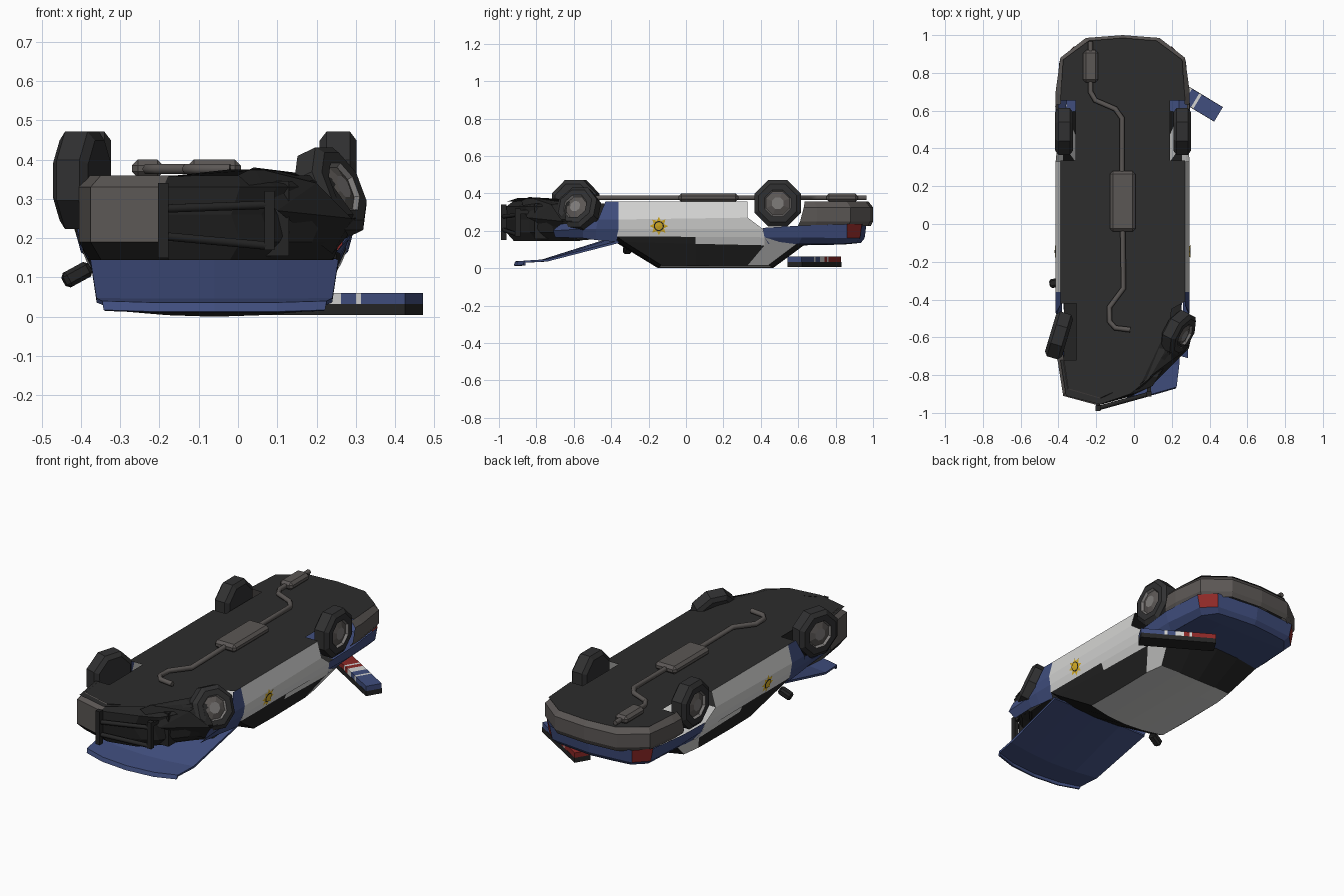
import bpy, bmesh, math, random
from mathutils import Vector, Matrix

if "Cube" in bpy.data.objects:
    bpy.data.objects.remove(bpy.data.objects["Cube"])
random.seed(4)
CX = -0.06  # centre line of the car body
SIDES = (("left", 1), ("right", -1))


def material(name, *rgb):
    m = bpy.data.materials.new(name)
    m.use_nodes = True
    m.diffuse_color = (*rgb, 1)
    m.node_tree.nodes["Principled BSDF"].inputs["Base Color"].default_value = (*rgb, 1)
    return m


WHITE = material("white paint", 0.66, 0.66, 0.65)
BLUE = material("blue paint", 0.052, 0.077, 0.21)
BLACK = material("dark interior", 0.018, 0.018, 0.018)
FLOOR = material("dark underbody", 0.026, 0.026, 0.026)
TYRE = material("tyre rubber", 0.03, 0.03, 0.031)
BUMPER = material("bumper grey", 0.105, 0.095, 0.09)
METAL = material("hub metal", 0.21, 0.2, 0.195)
RED = material("red lens", 0.27, 0.022, 0.02)
GOLD = material("badge gold", 0.72, 0.45, 0.02)


def build(name, verts, faces, mats, face_mats=None):
    me = bpy.data.meshes.new(name)
    me.from_pydata([tuple(v) for v in verts], [], faces)
    for m in mats:
        me.materials.append(m)
    if face_mats:
        for p, i in zip(me.polygons, face_mats):
            p.material_index = i
    ob = bpy.data.objects.new(name, me)
    bpy.context.collection.objects.link(ob)
    bm = bmesh.new()
    bm.from_mesh(me)
    bmesh.ops.recalc_face_normals(bm, faces=bm.faces)
    bm.to_mesh(me)
    bm.free()
    return ob


def sheet(name, rows, mats, pick=None):
    """Skin between point rows; pick(row, column) gives a material index."""
    n = len(rows[0])
    verts = [p for r in rows for p in r]
    faces, idx = [], []
    for i in range(len(rows) - 1):
        for j in range(n - 1):
            a = i * n + j
            faces.append((a, a + 1, a + n + 1, a + n))
            idx.append(pick(i, j) if pick else 0)
    return build(name, verts, faces, mats, idx)


def side_sheet(name, rows, mats, pick=None):
    """Skin on both flanks from (half width, y, z) points."""
    for side, s in SIDES:
        sheet(f"{side}_{name}", [[(CX + s * h, y, z) for h, y, z in r] for r in rows], mats, pick)


def across(points):
    """Mirror (half width, y, z) points over the centre line into one row."""
    return ([(CX - h, y, z) for h, y, z in points]
            + [(CX + h, y, z) for h, y, z in reversed(points) if h > 0])


def box(name, centre, size, mat, turn=0, chamfer=0):
    bm = bmesh.new()
    bmesh.ops.create_cube(bm, size=1)
    bmesh.ops.scale(bm, vec=size, verts=bm.verts)
    if chamfer:
        bmesh.ops.bevel(bm, geom=bm.edges[:], offset=chamfer, segments=1, affect='EDGES')
    bmesh.ops.transform(bm, matrix=Matrix.Translation(centre) @ Matrix.Rotation(turn, 4, 'Z'), verts=bm.verts)
    me = bpy.data.meshes.new(name)
    bm.to_mesh(me)
    bm.free()
    me.materials.append(mat)
    ob = bpy.data.objects.new(name, me)
    bpy.context.collection.objects.link(ob)
    return ob


def pipe(name, points, radius, mat):
    cu = bpy.data.curves.new(name, 'CURVE')
    cu.dimensions = '3D'
    cu.bevel_depth, cu.bevel_resolution, cu.use_fill_caps = radius, 1, True
    sp = cu.splines.new('POLY')
    sp.points.add(len(points) - 1)
    for p, co in zip(sp.points, points):
        p.co = (*co, 1)
    cu.materials.append(mat)
    ob = bpy.data.objects.new(name, cu)
    bpy.context.collection.objects.link(ob)


# Doors, window band and rear pillars
side_sheet("doors", [
    [(.33, -.36, .357), (.355, -.36, .26), (.347, -.36, .21), (.335, -.37, .17)],
    [(.33, .33, .357), (.355, .33, .27), (.347, .41, .21), (.335, .42, .165)]], [WHITE])
side_sheet("window_band", [
    [(.335, -.37, .17), (.32, -.33, .14), (.25, -.13, .015)],
    [(.335, .05, .178), (.315, .05, .13), (.25, .05, .012)],
    [(.335, .42, .165), (.315, .42, .122), (.25, .33, .015)]],
    [BLACK, WHITE], lambda i, j: int(i == 1 and j == 0))
side_sheet("rear_pillar", [
    [(.335, .42, .165), (.315, .42, .122), (.25, .33, .015)],
    [(.325, .5, .14), (.30, .59, .128), (.235, .44, .015)]], [WHITE])

# Roof, windscreen and rear window openings
roof_front = across([(.25, -.13, .015), (.12, -.145, .004), (0, -.15, 0)])
roof_back = across([(.235, .44, .015), (.12, .46, .004), (0, .465, 0)])
roof_mid = across([(.25, .33, .015), (.12, .33, .004), (0, .33, 0)])
cowl = across([(.335, -.37, .17), (.16, -.41, .165), (0, -.42, .165)])
shelf = across([(.30, .59, .128), (.15, .62, .124), (0, .63, .122)])
sheet("roof", [roof_front, roof_mid, roof_back], [WHITE])
sheet("windscreen", [cowl, roof_front], [BLACK])
sheet("rear_window", [roof_back, shelf], [BLACK])

# Boot lid, rear flanks and tail lamps
side_sheet("rear_flank", [
    [(.347, .41, .215), (.335, .42, .165), (.32, .44, .13)],
    [(.357, .62, .228), (.34, .62, .165), (.30, .6, .128)],
    [(.335, .86, .235), (.32, .86, .16), (.29, .84, .13)],
    [(.26, .94, .235), (.25, .93, .16), (.23, .91, .135)],
    [(0, .965, .235), (0, .955, .16), (0, .935, .135)]],
    [BLUE, RED], lambda i, j: int(i == 2 and j == 0))
sheet("boot_lid", [shelf, across([(.29, .84, .13), (.15, .84, .128), (0, .84, .126)]),
                   across([(.23, .91, .135), (.12, .925, .135), (0, .935, .135)])], [BLUE])

# Rear bumper
plan = [(.355, .61), (.355, .70), (.33, .88), (.195, .985), (0, 1)]
side_sheet("rear_bumper", [
    [(h * .96, y - .012, .225), (h, y, .25), (h, y + (.02 if y < .65 else 0), .325),
     (h * .92, y * .975 + (.04 if y < .65 else 0), .357)] for h, y in plan], [BUMPER])

# Front wings
side_sheet("front_wing", [
    [(.33, -.36, .357), (.355, -.36, .26), (.347, -.36, .21), (.32, -.37, .14)],
    [(.33, -.43, .357), (.355, -.47, .26), (.347, -.48, .21), (.32, -.48, .15)],
    [(.345, -.47, .25), (.345, -.49, .24), (.345, -.55, .21), (.32, -.55, .16)],
    [(.345, -.67, .235), (.345, -.69, .22), (.345, -.71, .20), (.31, -.70, .165)]], [BLUE])

# Underbody pan with wheel notches and a crushed front corner
outline = [(-.36, -.91), (-.18, -.955), (-.02, -.90), (.08, -.82), (.16, -.68),
           (.2, -.45), (.27, -.41), (.27, .335), (.19, .335), (.19, .655), (.27, .655),
           (.255, .87), (.12, .97), (-.06, .985), (-.24, .97), (-.375, .87), (-.39, .655),
           (-.31, .655), (-.31, .335), (-.39, .335), (-.39, -.42), (-.305, -.42),
           (-.305, -.72), (-.39, -.72)]
build("underbody", [(x, y, .357 + (.018 if y < -.8 and x > -.1 else 0)) for x, y in outline],
      [tuple(range(len(outline)))], [FLOOR])
box("engine_bay", (-.08, -.6, .25), (.42, .42, .19), BLACK)

# Front bumper: intact on one side, crumpled on the other
front = [(-.405, -.72), (-.375, -.91), (-.19, -.96), (-.02, -.90), (.08, -.83), (.19, -.70), (.27, -.62)]
rows = []
for k, (x, y) in enumerate(front):
    crush = .03 if k > 2 else 0
    rows.append([(x * .93 + random.uniform(-crush, crush), y + .04 + random.uniform(-crush, crush), z)
                 if z < .18 or z > .35 else
                 (x + random.uniform(-crush, crush), y + random.uniform(-crush, crush), z)
                 for z in (.145, .19, .26, .33, .36)])
sheet("front_bumper", rows, [BUMPER, BLACK], lambda i, j: int(i > 1 or j == 0))
nose = [(x * .93, y + .04, .147) for x, y in front]
build("nose_underside", nose + [(.25, -.42, .16), (-.37, -.42, .16)],
      [tuple(range(len(nose) + 2))], [BLACK])
# Torn panel pieces at the crushed corner
build("torn_panels", [(.0, -.88, .36), (.04, -.84, .38), (.2, -.72, .34), (.29, -.66, .25),
                      (.32, -.52, .255), (.2, -.5, .36), (.24, -.62, .16), (.1, -.85, .27)],
      [(0, 1, 7), (1, 2, 7), (2, 3, 7), (3, 4, 6), (3, 6, 7), (1, 5, 2)], [BLACK])

# Bonnet hanging open towards the ground
hood = sheet("bonnet", [
    across([(.315, -.36, .14), (.16, -.38, .157), (0, -.39, .16)]),
    across([(.30, -.74, .042), (.16, -.76, .04), (0, -.77, .04)]),
    across([(.285, -.86, .035), (.16, -.895, .032), (0, -.91, .032)]),
    across([(.28, -.865, .016), (.16, -.90, .012), (0, -.915, .012)])], [BLUE])
mod = hood.modifiers.new("thickness", 'SOLIDIFY')
mod.thickness, mod.offset = .012, 0

# Push bar bent with the nose
box("push_bar_post_right", (-.19, -.975, .245), (.026, .028, .19), BLACK)
box("push_bar_post_left", (.08, -.90, .245), (.026, .028, .15), BLACK)
for tag, z0, z1 in (("upper", .275, .285), ("lower", .205, .18)):
    pipe(f"push_bar_{tag}_rail", [(-.19, -.975, z0), (.08, -.90, z1)], .012, BLACK)
for x, y in ((-.19, -.94), (.08, -.86)):
    box("push_bar_bracket", (x, y, .30), (.022, .09, .02), BLACK)

# Wheels: turned eight sided profile, last bands are the hub
PROFILE = [(-.047, 0), (-.047, .11), (-.03, .134), (.03, .134), (.047, .11),
           (.047, .076), (.034, .068), (.046, .034), (.046, 0)]


def wheel(name, centre, axis, scale=1):
    turn = Vector(axis).to_track_quat('X', 'Z').to_matrix()
    rings = []
    for k in range(9):
        a = math.radians(22.5 + 45 * k)
        rings.append([Vector(centre) + scale * (turn @ Vector((t, r * math.cos(a), r * math.sin(a))))
                      for t, r in PROFILE])
    ob = sheet(name, rings, [TYRE, METAL, BUMPER], lambda i, j: 0 if j < 5 else (2 if j == 6 else 1))
    bm = bmesh.new()
    bm.from_mesh(ob.data)
    bmesh.ops.remove_doubles(bm, verts=bm.verts, dist=1e-4)
    bmesh.ops.recalc_face_normals(bm, faces=bm.faces)
    bm.to_mesh(ob.data)
    bm.free()


wheel("left_rear_wheel", (.255, .49, .347), (1, 0, 0))
wheel("right_rear_wheel", (-.37, .49, .347), (-1, 0, 0))
wheel("right_front_wheel", (-.397, -.59, .347), (-1, .3, 0))
wheel("left_front_wheel", (.235, -.575, .315), (.8, -.42, .38), .92)

# Exhaust system
Z = .376
pipe("exhaust_rear_pipe", [(-.23, .965, Z), (-.23, .70, Z), (-.205, .655, Z), (-.10, .61, Z),
                           (-.063, .56, Z), (-.063, .25, Z)], .014, BUMPER)
pipe("exhaust_front_pipe", [(-.06, 0, Z), (-.055, -.34, Z), (-.13, -.44, Z), (-.13, -.515, Z),
                            (-.10, -.55, Z), (-.02, -.56, Z)], .014, BUMPER)
box("centre_muffler", (-.06, .12, .377), (.135, .32, .046), BUMPER, chamfer=.015)
box("rear_muffler", (-.23, .835, .377), (.08, .17, .046), BUMPER, chamfer=.015)

# Door badges
def badge(name, s, mat, radii, lift):
    pts = []
    for k in range(16):
        a = math.tau * k / 16
        r = radii[k % 2]
        z = .225 + r * math.cos(a)
        h = .355 - abs(z - .26) * .22 + lift
        pts.append((CX + s * h, -.145 + r * math.sin(a), z))
    pts.append((CX + s * (.349 + lift), -.145, .225))
    build(name, pts, [(k, (k + 1) % 16, 16) for k in range(16)], [mat])


for side, s in SIDES:
    badge(f"{side}_badge_star", s, GOLD, (.05, .03), .004)
    badge(f"{side}_badge_ring", s, BLACK, (.027, .027), .006)
    badge(f"{side}_badge_centre", s, GOLD, (.021, .021), .008)

# Right door mirror
mirror = box("right_mirror", (-.41, -.31, .107), (.075, .045, .042), BLACK, .2, .01)
mirror.data.transform(Matrix.Translation((-.41, -.31, .107)) @ Matrix.Rotation(-.5, 4, 'Y')
                      @ Matrix.Translation((.41, .31, -.107)))

# Roof light bar lying on the ground: black base and coloured lenses
angle = math.radians(-31)
along = Vector((math.cos(angle), math.sin(angle), 0))
middle = Vector((.272, .686, 0))
box("light_bar_base", middle + Vector((0, 0, .019)), (.41, .09, .028), BLACK, angle)
start = -.205
for mat, length in ((RED, .13), (WHITE, .015), (RED, .03), (WHITE, .045),
                    (BLUE, .045), (WHITE, .015), (BLUE, .13)):
    box("light_bar_lens", middle + along * (start + length / 2) + Vector((0, 0, .047)),
        (length, .088, .028), mat, angle)
    start += length
